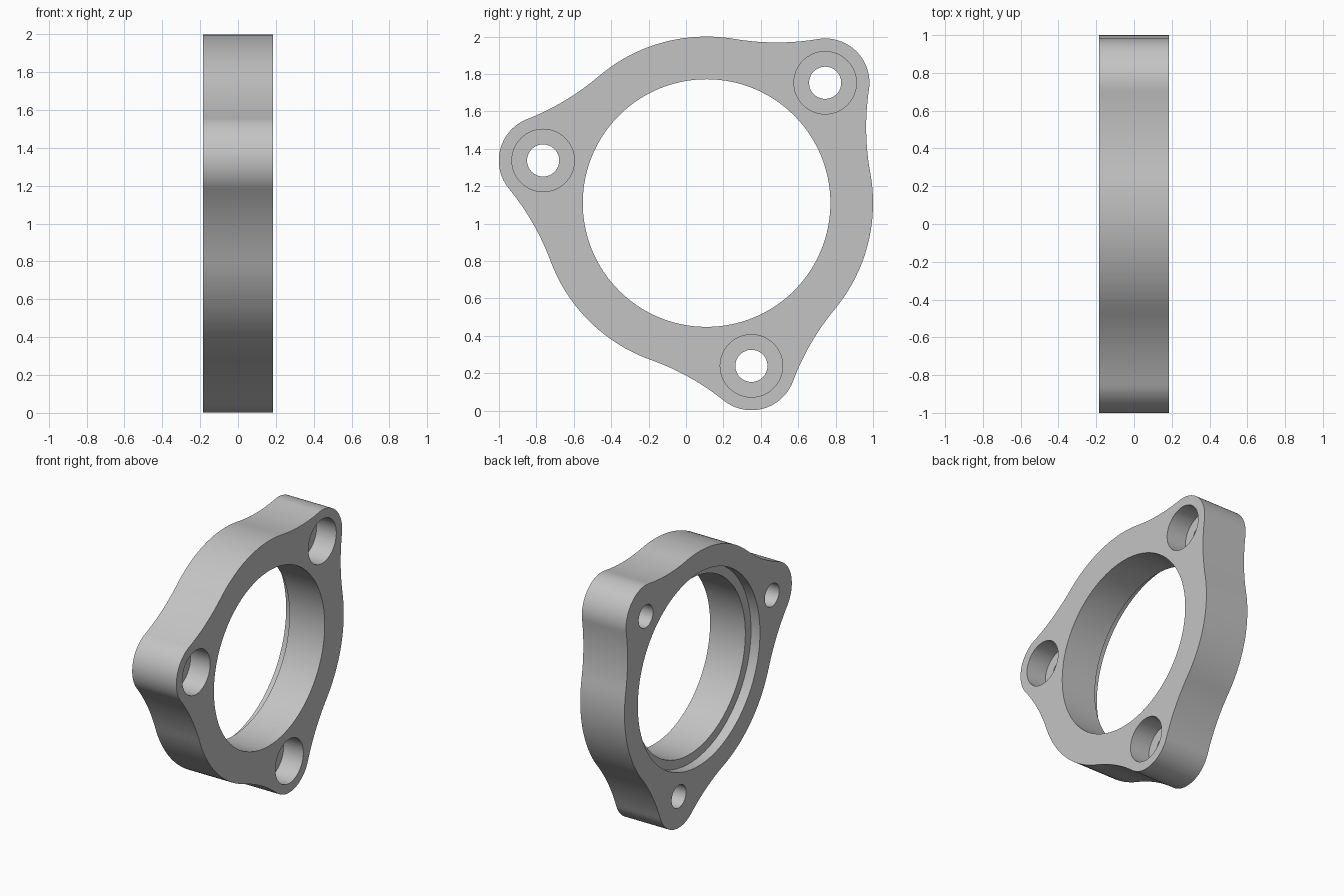
import bpy, bmesh, math
from mathutils import Vector

if "Cube" in bpy.data.objects:
    bpy.data.objects.remove(bpy.data.objects["Cube"])

HALF = 0.185                      # half thickness along x
CENTRE = Vector((0.11, 1.11))     # ring centre in (y, z)
R_RING, R_LUG, LUG_DIST = 0.89, 0.237, 0.903
LUG_ANGLES = [math.radians(45.4 + 120 * i) for i in range(3)]
SPREAD = math.radians(35)         # angle from lug to the blend arc centre

# Blend radius that touches both the ring circle and the lug circle
k = LUG_DIST * math.cos(SPREAD)
R_BLEND = (R_RING**2 + LUG_DIST**2 - 2 * k * R_RING - R_LUG**2) / (2 * (R_LUG - R_RING + k))


def polar(r, a):
    return Vector((r * math.cos(a), r * math.sin(a)))


def arc(centre, r, start, end, n):
    """Points from start up to, but not including, the end angle, by the short way."""
    sweep = (end - start + math.pi) % (2 * math.pi) - math.pi
    return [centre + polar(r, start + sweep * i / n) for i in range(n)]


def heading(v):
    return math.atan2(v.y, v.x)


def flange_outline():
    pts = []
    for a in LUG_ANGLES:
        lug = polar(LUG_DIST, a)
        before = polar(R_RING + R_BLEND, a - SPREAD)
        after = polar(R_RING + R_BLEND, a + SPREAD)
        pts += arc(before, R_BLEND, heading(-before), heading(lug - before), 16)
        pts += arc(lug, R_LUG, heading(before - lug), a, 14)
        pts += arc(lug, R_LUG, a, heading(after - lug), 14)
        pts += arc(after, R_BLEND, heading(lug - after), heading(-after), 16)
        pts += arc(Vector((0, 0)), R_RING, a + SPREAD, a + math.radians(120) - SPREAD, 20)
    return [CENTRE + p for p in pts]


def prism(name, outline, x0, x1):
    """Extrude a (y, z) outline along x."""
    bm = bmesh.new()
    face = bm.faces.new([bm.verts.new((x0, p.x, p.y)) for p in outline])
    ext = bmesh.ops.extrude_face_region(bm, geom=[face])
    bmesh.ops.translate(bm, vec=(x1 - x0, 0, 0),
                        verts=[v for v in ext["geom"] if isinstance(v, bmesh.types.BMVert)])
    bmesh.ops.recalc_face_normals(bm, faces=bm.faces)
    mesh = bpy.data.meshes.new(name)
    bm.to_mesh(mesh)
    bm.free()
    obj = bpy.data.objects.new(name, mesh)
    bpy.context.collection.objects.link(obj)
    return obj


def cut_round(body, centre, r, x0, x1, n):
    """Cut a round hole along x and remove the cutter."""
    outline = [centre + polar(r, 2 * math.pi * i / n) for i in range(n)]
    cutter = prism("hole_cutter", outline, x0, x1)
    cutter.hide_render = True
    mod = body.modifiers.new("hole", 'BOOLEAN')
    mod.operation = 'DIFFERENCE'
    mod.solver = 'EXACT'
    mod.object = cutter
    bpy.ops.object.modifier_apply(modifier=mod.name)
    bpy.data.objects.remove(cutter)


# Three-lug flange body
flange = prism("flange", flange_outline(), -HALF, HALF)
bpy.context.view_layer.objects.active = flange
flange.select_set(True)

metal = bpy.data.materials.new("light grey metal")
metal.diffuse_color = (0.55, 0.55, 0.55, 1)
metal.use_nodes = True
metal.node_tree.nodes["Principled BSDF"].inputs["Base Color"].default_value = metal.diffuse_color
flange.data.materials.append(metal)

# Main bore, and its wider shallow seat on the -x side
cut_round(flange, CENTRE, 0.662, -0.5, 0.5, 128)
cut_round(flange, CENTRE, 0.73, -0.5, -HALF + 0.075, 128)

# Bolt holes, counterbored from the +x side
for angle in LUG_ANGLES:
    spot = CENTRE + polar(LUG_DIST, angle)
    cut_round(flange, spot, 0.086, -0.5, 0.5, 48)
    cut_round(flange, spot, 0.167, HALF - 0.165, 0.5, 64)

bpy.ops.object.shade_smooth_by_angle(angle=math.radians(30))
